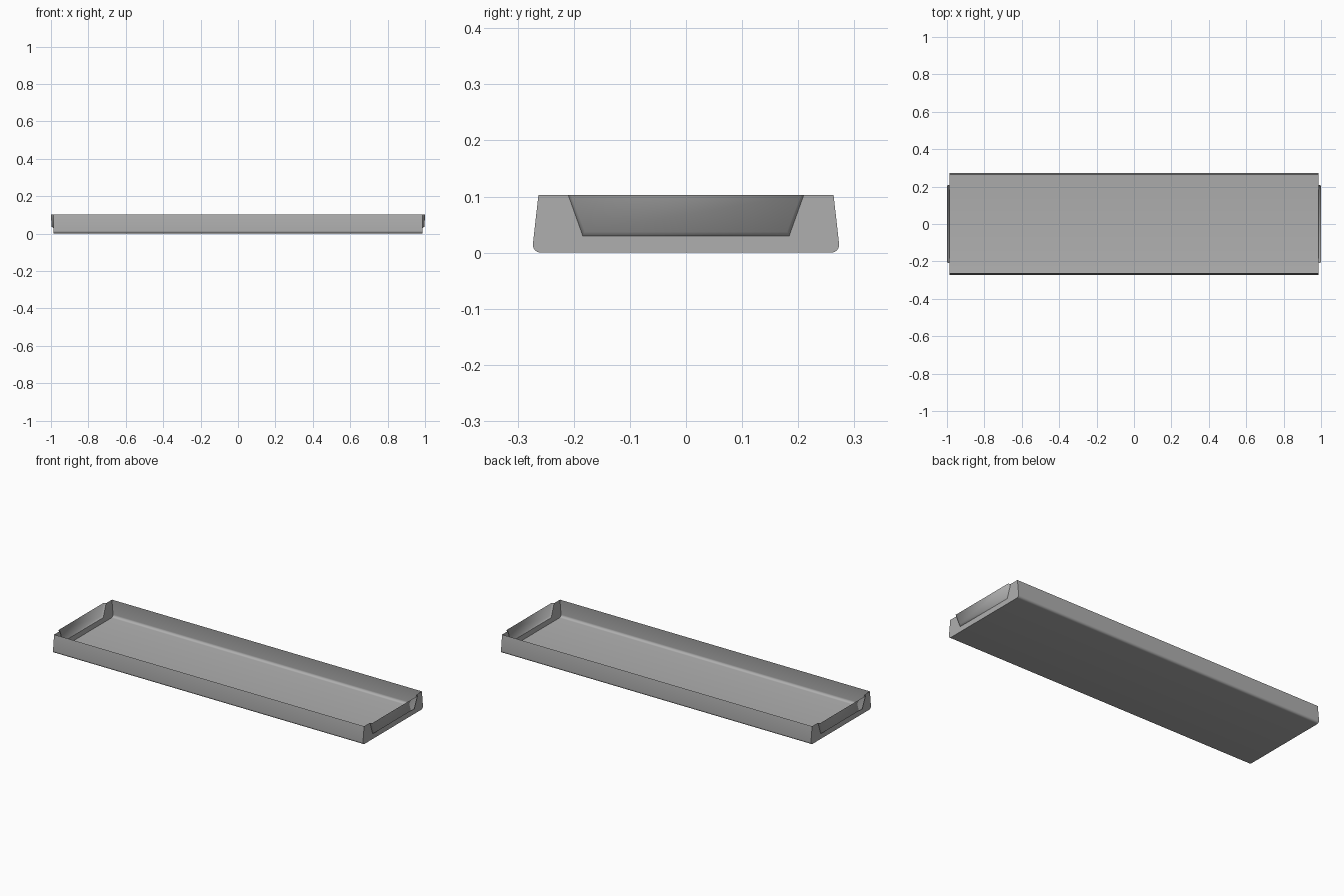
import bpy, math

if "Cube" in bpy.data.objects:
    bpy.data.objects.remove(bpy.data.objects["Cube"])

HX, H = 0.987, 0.103          # half length of the trough, height
YB, YT, R = 0.273, 0.263, 0.014  # half width low / at rim, bottom edge radius

grey = bpy.data.materials.new("dark_grey")
grey.diffuse_color = (0.43, 0.43, 0.43, 1)
grey.use_nodes = True
grey.node_tree.nodes["Principled BSDF"].inputs["Base Color"].default_value = grey.diffuse_color


def make(name, verts, faces, angle=30):
    me = bpy.data.meshes.new(name)
    me.from_pydata(verts, [], faces)
    me.update()
    me.materials.append(grey)
    ob = bpy.data.objects.new(name, me)
    bpy.context.collection.objects.link(ob)
    bpy.context.view_layer.objects.active = ob
    ob.select_set(True)
    bpy.ops.object.shade_smooth_by_angle(angle=math.radians(angle))
    ob.select_set(False)
    return ob


# Cross-section: thin sheet with leaning walls and rounded lower edges
half = [(YT, H)]
for i in range(7):
    a = math.radians(90 / 6 * i)
    half.append((YB - R + R * math.cos(a), R - R * math.sin(a)))
profile = [(-y, z) for y, z in half] + half[::-1]
n = len(profile)

# Floor and long walls
verts = [(x, y, z) for x in (-HX, HX) for y, z in profile]
faces = [(i, i + n, i + n + 1, i + 1) for i in range(n - 1)]
make("tray_body", verts, faces)

# Trapezoid outline of the outward-pressed end panel
outer = [(0.210, H), (0.184, 0.030), (-0.184, 0.030), (-0.210, H)]
inner = [(0.205, H, 1.0), (0.180, 0.037, 0.997),
         (-0.180, 0.037, 0.997), (-0.205, H, 1.0)]

for side, label in ((1, "right"), (-1, "left")):
    # Flat end plate around the pressed panel
    pts = profile + outer
    make(label + "_end_plate", [(side * HX, y, z) for y, z in pts],
         [tuple(range(n + 4))[::side]])
    # Pressed panel: narrow sloped border blending softly into the broad face
    v = [(side * HX, y, z) for y, z in outer]
    v += [(side * x, y, z) for y, z, x in inner]
    f = [(i, i + 4, i + 5, i + 1) for i in range(3)] + [(4, 7, 6, 5)]
    make(label + "_end_panel", v, [q[::side] for q in f], 100)
